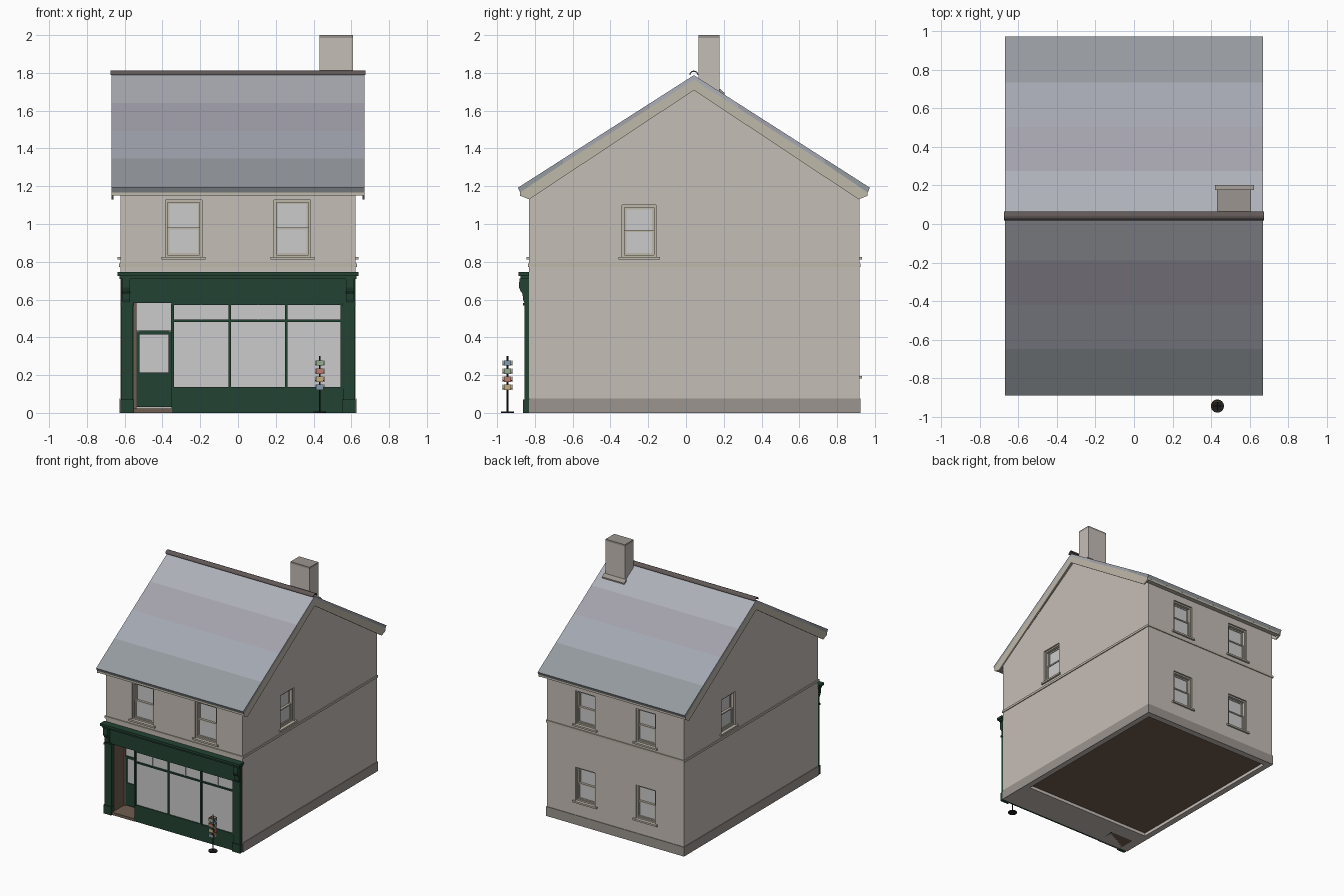
import bpy, bmesh, math
from mathutils import Matrix, Vector

if "Cube" in bpy.data.objects:
    bpy.data.objects.remove(bpy.data.objects["Cube"])

def mat(name, r, g, b):
    m = bpy.data.materials.new(name)
    m.diffuse_color = (r, g, b, 1)
    m.use_nodes = True
    m.node_tree.nodes["Principled BSDF"].inputs["Base Color"].default_value = m.diffuse_color
    return m

STONE = mat("render_wall", .56, .51, .47)
DARK = mat("plinth_stone", .33, .30, .275)
TRIM = mat("cream_trim", .52, .48, .40)
GREEN = mat("shop_green", .016, .055, .032)
BROWN = mat("brown_wood", .16, .11, .08)
RIDGE = mat("ridge_clay", .12, .10, .095)
BLACK = mat("black_metal", .012, .012, .012)
SLATES = [mat(f"slate_{i}", *c) for i, c in enumerate(
    [(.30, .325, .35), (.37, .39, .44), (.37, .36, .41), (.42, .435, .48)])]

def finish(name, bm, m=None):
    bmesh.ops.recalc_face_normals(bm, faces=bm.faces)
    me = bpy.data.meshes.new(name)
    bm.to_mesh(me)
    bm.free()
    ob = bpy.data.objects.new(name, me)
    bpy.context.collection.objects.link(ob)
    if m:
        me.materials.append(m)
    return ob

def boxes(name, bounds, m=None, M=Matrix()):
    """One object of boxes given as (x0, x1, y0, y1, z0, z1)."""
    bm = bmesh.new()
    for x0, x1, y0, y1, z0, z1 in bounds:
        T = Matrix.Translation(((x0+x1)/2, (y0+y1)/2, (z0+z1)/2))
        S = Matrix.Diagonal((x1-x0, y1-y0, z1-z0, 1))
        bmesh.ops.create_cube(bm, size=1, matrix=M @ T @ S)
    return finish(name, bm, m)

def prism(name, yz, x0, x1, m=None):
    """Profile in the yz plane, extruded along x."""
    bm = bmesh.new()
    f = bm.faces.new([bm.verts.new((x0, y, z)) for y, z in yz])
    r = bmesh.ops.extrude_face_region(bm, geom=[f])
    bmesh.ops.translate(bm, vec=(x1-x0, 0, 0),
                        verts=[v for v in r["geom"] if isinstance(v, bmesh.types.BMVert)])
    return finish(name, bm, m)

W, YF, YB = .623, -.83, .918            # wall half width, front, back
YC, RUN, ZE, ZR = .042, .932, 1.192, 1.788   # ridge line and eaves
K = (ZR - ZE) / RUN
def roof_z(y):
    return ZR - K * abs(y - YC)

# Walls with gables, then cut the openings
walls = prism("walls", [(YF, 0), (YB, 0), (YB, roof_z(YB)-.035), (YC, ZR-.035),
                        (YF, roof_z(YF)-.035)], -W, W, STONE)

def place(x, y, deg):
    return Matrix.Translation((x, y, 0)) @ Matrix.Rotation(math.radians(deg), 4, 'Z')

# Each window: placement, half width, bottom, top (local -y faces outward)
windows = [("front_window", place(s*.288, YF, 0), .097, .825, 1.127) for s in (-1, 1)]
windows += [("back_window", place(s*.275, YB, 180), .09, z, z+.275)
            for s in (-1, 1) for z in (.195, .825)]
windows += [("right_window", place(W, -.248, 90), .09, .825, 1.10),
            ("left_window", place(-W, .335, -90), .09, .825, 1.10)]

cut = bmesh.new()
def add_cut(M, x0, x1, y0, y1, z0, z1):
    T = Matrix.Translation(((x0+x1)/2, (y0+y1)/2, (z0+z1)/2))
    bmesh.ops.create_cube(cut, size=1, matrix=M @ T @ Matrix.Diagonal((x1-x0, y1-y0, z1-z0, 1)))
for n, M, w, z0, z1 in windows:
    add_cut(M, -w, w, -.05, .05, z0, z1)
add_cut(Matrix(), -.555, -.35, -.9, -.68, .02, .583)      # door recess
add_cut(Matrix(), -.58, .58, -.56, .87, -.1, .03)         # hollow under floor
cutter = finish("opening_cutter", cut)
cutter.hide_render = True
mod = walls.modifiers.new("openings", 'BOOLEAN')
mod.object, mod.operation, mod.solver = cutter, 'DIFFERENCE', 'EXACT'
bpy.context.view_layer.objects.active = walls
bpy.ops.object.modifier_apply(modifier=mod.name)
bpy.data.objects.remove(cutter)
boxes("floor_underside", [(-.58, .58, -.56, .87, .025, .03)], BROWN)

# Sash windows
for n, M, w, z0, z1 in windows:
    zm, t, i = z0 + (z1-z0)*.5, .012, w-.012
    boxes(n+"_frame", [(-w, -i, .012, .05, z0, z1), (i, w, .012, .05, z0, z1),
                       (-i, i, .012, .05, z1-t, z1), (-i, i, .012, .05, z0, z0+t)], TRIM, M)
    def sash(y0, y1, a, b):
        return [(-i, -i+.01, y0, y1, a, b), (i-.01, i, y0, y1, a, b),
                (-i+.01, i-.01, y0, y1, a, a+.01), (-i+.01, i-.01, y0, y1, b-.01, b)]
    boxes(n+"_sashes", sash(.034, .046, zm-.005, z1-t) + sash(.02, .034, z0+t, zm+.005), TRIM, M)
    boxes(n+"_glass", [(-i, i, .039, .043, zm, z1-t), (-i, i, .026, .03, z0+t, zm)], None, M)
    boxes(n+"_sill", [(-w-.02, w+.02, -.014, .02, z0-.014, z0)], TRIM, M)

# String course and plinth
e = .007
boxes("string_course", [(-W-e, W+e, YF-e, YF, .772, .79), (-W-e, W+e, YB, YB+e, .772, .79),
                        (-W-e, -W, YF, YB, .772, .79), (W, W+e, YF, YB, .772, .79)], TRIM)
e = .005
boxes("plinth", [(-W-e, W+e, YB, YB+e, 0, .077), (-W-e, -W, YF, YB, 0, .077),
                 (W, W+e, YF, YB, 0, .077)], DARK)

# Roof slopes in four slate bands each
XR = .67
edges = [0, .24, .47, .70, RUN]
for side, s in (("front", -1), ("back", 1)):
    for k in range(4):
        a, b = YC + s*(RUN-edges[k]), YC + s*(RUN-edges[k+1])
        prism(f"{side}_slates_{k}", [(a, roof_z(a)), (b, roof_z(b)), (b, roof_z(b)-.025),
              (a + (0 if k else -s*.012), roof_z(a)-.025)], -XR, XR, SLATES[k])
    # Barge boards and eaves fascia
    a, c = YC + s*(RUN-.012), YC + s*(RUN-.06)
    for x in (-XR, XR-.012):
        prism(f"{side}_barge_board", [(a, roof_z(a)-.025), (YC, ZR-.025), (YC, ZR-.08),
              (c, roof_z(c)-.1), (a, roof_z(a)-.05)], x, x+.012, TRIM)
    f = YC + s*(RUN-.022)
    boxes(f"{side}_fascia", [(-XR+.012, XR-.012, f-.008, f+.008, 1.152, 1.185)], TRIM)
    boxes(f"{side}_soffit", [(-XR+.012, XR-.012, min(f, YC+s*.874), max(f, YC+s*.874), 1.156, 1.166)], TRIM)

# Half-round ridge tile
def arc(r):
    return [(YC + r*math.cos(math.pi*i/10), 1.788 + r*math.sin(math.pi*i/10)) for i in range(11)]
prism("ridge_tile", arc(.024) + arc(.018)[::-1], -.675, .675, RIDGE)

# Chimney with back flashing
boxes("chimney", [(.432, .608, .065, .178, 1.62, 1.985)], STONE)
boxes("chimney_top", [(.432, .608, .065, .178, 1.985, 2)], DARK)
prism("chimney_flashing", [(.176, roof_z(.176)-.01), (.203, roof_z(.203)-.01),
                           (.203, roof_z(.203)+.01), (.176, roof_z(.176)+.016)], .42, .622, DARK)

# Shopfront: pilasters, fascia, cornice, corbels
for s in (-1, 1):
    x0, x1 = sorted((s*.555, s*.619))
    boxes("pilaster", [(x0, x1, -.855, YF, 0, .59)], GREEN)
    boxes("pilaster_base", [(x0-.004, x1+.004, -.863, YF, 0, .07)], GREEN)
    boxes("pilaster_cap", [(x0-.003, x1+.003, -.862, YF, .568, .583)], GREEN)
    c0, c1 = sorted((s*.572, s*.612))
    prism("corbel", [(YF, .712), (-.882, .712), (-.884, .665), (-.876, .645), (-.865, .63),
                     (-.863, .60), (-.857, .585), (YF, .585)], c0, c1, GREEN)
boxes("shop_fascia", [(-.619, .619, -.85, YF, .583, .712)], GREEN)
boxes("shop_cornice", [(-.628, .628, -.875, YF, .71, .726), (-.637, .637, -.888, YF, .726, .745)], GREEN)

# Stall riser, shop window bars and glass
boxes("stall_riser", [(-.35, .555, -.846, -.82, 0, .13), (-.352, -.34, -.846, -.68, 0, .13)], GREEN)
boxes("window_bars", [(x-.007, x+.007, -.848, YF, .13, .583) for x in (-.345, -.043, .256, .55)]
      + [(-.35, .555, -.847, YF, z, z+.013) for z in (.125, .482, .572)], GREEN)
boxes("shop_glass", [(-.345, .55, -.838, -.833, .135, .58)])
boxes("transom_bars", [(x-.004, x+.004, -.842, -.836, .495, .572) for x in (-.194, .107, .403)])
boxes("return_glass", [(-.354, -.35, -.83, -.69, .135, .58)])

# Recessed door with light above, and step
boxes("door_frame", [(-.555, -.537, -.70, -.68, .02, .583), (-.555, -.55, -.83, -.70, .02, .583)], BROWN)
boxes("door", [(-.537, -.521, -.70, -.68, .03, .43), (-.369, -.352, -.70, -.68, .03, .43),
               (-.521, -.369, -.70, -.68, .03, .215), (-.521, -.369, -.70, -.68, .415, .435)], GREEN)
boxes("door_glass", [(-.521, -.369, -.692, -.686, .215, .415), (-.537, -.352, -.692, -.686, .435, .583)])
boxes("door_step", [(-.555, -.35, -.85, -.68, 0, .022)], BROWN)

# Card stand on the pavement
SX, SY = .433, -.945
def cyl(name, r, z0, z1, n=24):
    bm = bmesh.new()
    bmesh.ops.create_cone(bm, cap_ends=True, segments=n, radius1=r, radius2=r, depth=z1-z0,
                          matrix=Matrix.Translation((SX, SY, (z0+z1)/2)))
    return finish(name, bm, BLACK)
cyl("stand_base", .034, 0, .008)
cyl("stand_pole", .004, 0, .30, 10)
CARDS = [mat(f"card_{i}", *c) for i, c in enumerate(
    [(.22, .32, .42), (.55, .42, .22), (.50, .20, .16), (.30, .40, .28)])]
for t, z in enumerate((.122, .164, .207, .25)):
    for q in range(4):
        M = place(SX, SY, 90*q)
        boxes("card", [(-.019, .019, -.026, -.022, z, z+.028)], CARDS[(t+q) % 4], M)
        boxes("card_arm", [(-.002, .002, -.023, 0, z+.006, z+.01)], BLACK, M)
